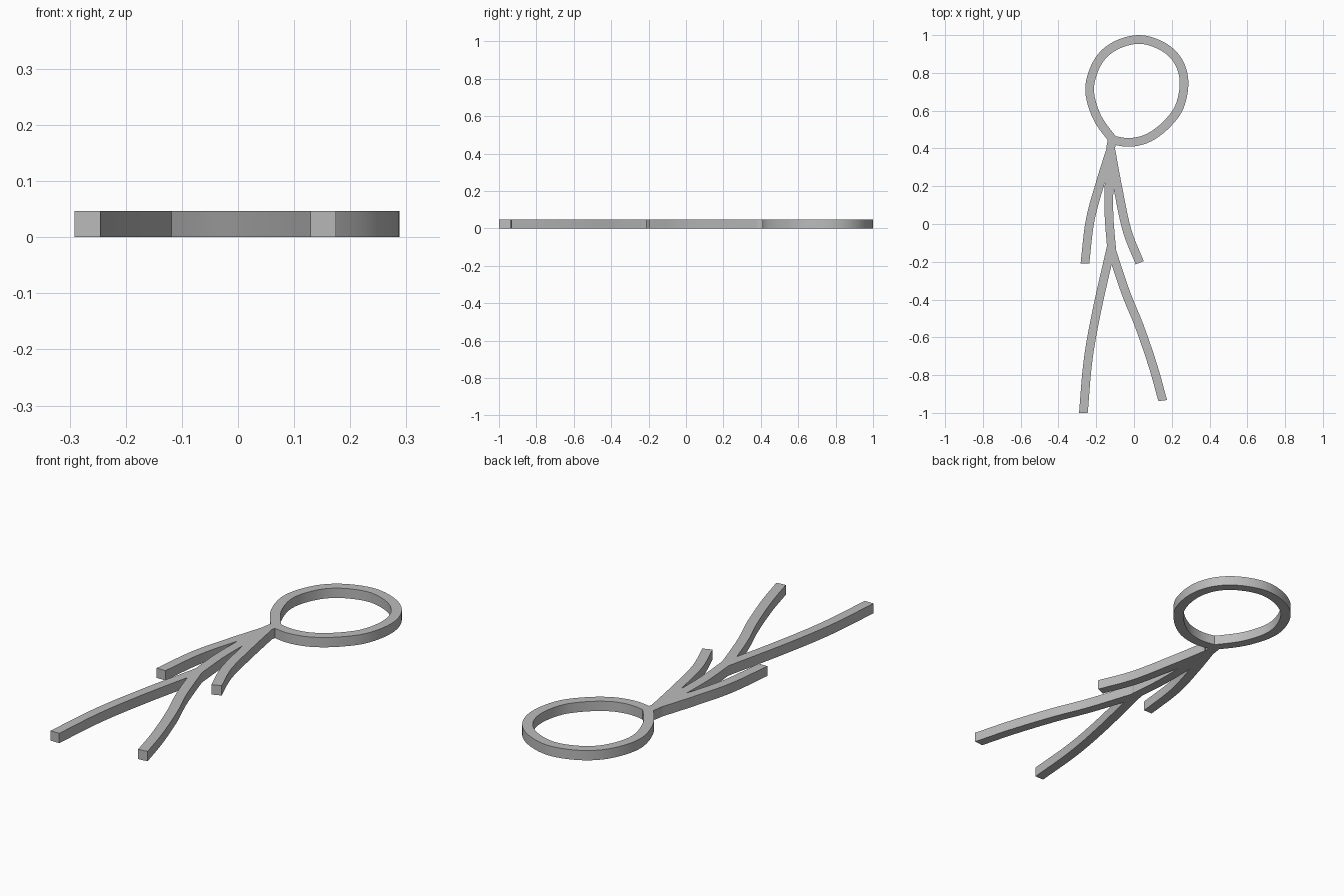
import bpy, bmesh, math
from mathutils import Vector

cube = bpy.data.objects.get("Cube")
if cube:
    bpy.data.objects.remove(cube, do_unlink=True)

WIDTH, HEIGHT, STEPS = 0.046, 0.047, 8

grey = bpy.data.materials.new("plain grey")
grey.use_nodes = True
COLOUR = (0.5, 0.5, 0.5, 1)
grey.diffuse_color = COLOUR
grey.node_tree.nodes["Principled BSDF"].inputs["Base Color"].default_value = COLOUR


def smooth_path(points, closed):
    """Catmull-Rom samples through the points."""
    pts = [Vector(p) for p in points]
    n = len(pts)
    if closed:
        get = lambda i: pts[i % n]
    else:
        ends = {-1: 2 * pts[0] - pts[1], n: 2 * pts[-1] - pts[-2]}
        get = lambda i: ends[i] if i in ends else pts[i]
    out = []
    for i in range(n if closed else n - 1):
        a, b, c, d = (get(i + k) for k in (-1, 0, 1, 2))
        for s in range(STEPS):
            t = s / STEPS
            out.append(0.5 * (2 * b + (c - a) * t + (2 * a - 5 * b + 4 * c - d) * t ** 2
                              + (3 * b - a - 3 * c + d) * t ** 3))
    if not closed:
        out.append(pts[-1])
    return out


def stroke(name, points, closed=False, end_side=None):
    """Flat bar of square section that follows a path; end_side turns the last cut."""
    path = smooth_path(points, closed)
    n = len(path)
    bm = bmesh.new()
    rings = []
    for i, p in enumerate(path):
        before = path[i - 1] if closed or i else p
        after = path[(i + 1) % n] if closed or i < n - 1 else p
        t = (after - before).normalized()
        side = Vector((-t.y, t.x))
        if end_side and i == n - 1:
            side = Vector(end_side).normalized()
        side *= WIDTH / 2
        l, r = p + side, p - side
        rings.append([bm.verts.new((q.x, q.y, z)) for q, z in
                      ((l, 0), (r, 0), (r, HEIGHT), (l, HEIGHT))])
    for i in range(n if closed else n - 1):
        a, b = rings[i], rings[(i + 1) % n]
        for k in range(4):
            m = (k + 1) % 4
            bm.faces.new((a[k], a[m], b[m], b[k]))
    if not closed:
        bm.faces.new(rings[0])
        bm.faces.new(rings[-1])
    bmesh.ops.recalc_face_normals(bm, faces=bm.faces)
    mesh = bpy.data.meshes.new(name)
    bm.to_mesh(mesh)
    bm.free()
    mesh.materials.append(grey)
    obj = bpy.data.objects.new(name, mesh)
    bpy.context.collection.objects.link(obj)
    return obj


# Head ring, slightly pointed where it meets the neck
head = stroke("head_ring", [
    (-0.122, 0.46), (-0.20, 0.575), (-0.235, 0.72), (-0.19, 0.86), (-0.10, 0.943),
    (0.03, 0.977), (0.155, 0.938), (0.235, 0.86), (0.265, 0.75), (0.24, 0.62),
    (0.17, 0.525), (0.08, 0.458), (-0.01, 0.433), (-0.09, 0.44)], closed=True)

# Body, arms and legs
limbs = [
    stroke("body", [(-0.115, 0.45), (-0.125, 0.38), (-0.132, 0.2), (-0.132, 0.04), (-0.118, -0.14)]),
    stroke("right_arm", [(-0.121, 0.4), (-0.175, 0.23), (-0.232, 0.02), (-0.26, -0.21)], end_side=(1, 0)),
    stroke("left_arm", [(-0.122, 0.39), (-0.087, 0.2), (-0.038, -0.03), (0.03, -0.205)]),
    stroke("right_leg", [(-0.118, -0.11), (-0.195, -0.45), (-0.243, -0.72), (-0.268, -1.0)], end_side=(1, 0)),
    stroke("left_leg", [(-0.125, -0.12), (-0.045, -0.36), (0.028, -0.54), (0.1, -0.75), (0.152, -0.935)],
           end_side=(1, 0.12)),
]

# Fuse the limbs with the head into one flat figure
for limb in limbs:
    mod = head.modifiers.new("join " + limb.name, 'BOOLEAN')
    mod.operation, mod.solver, mod.object = 'UNION', 'EXACT', limb
bpy.context.view_layer.update()
fused = bpy.data.meshes.new_from_object(head.evaluated_get(bpy.context.evaluated_depsgraph_get()))
head.modifiers.clear()
head.data = fused
head.name = fused.name = "stick_figure"
for limb in limbs:
    bpy.data.objects.remove(limb, do_unlink=True)

bpy.ops.object.select_all(action='DESELECT')
head.select_set(True)
bpy.context.view_layer.objects.active = head
bpy.ops.object.shade_smooth_by_angle(angle=math.radians(30))
